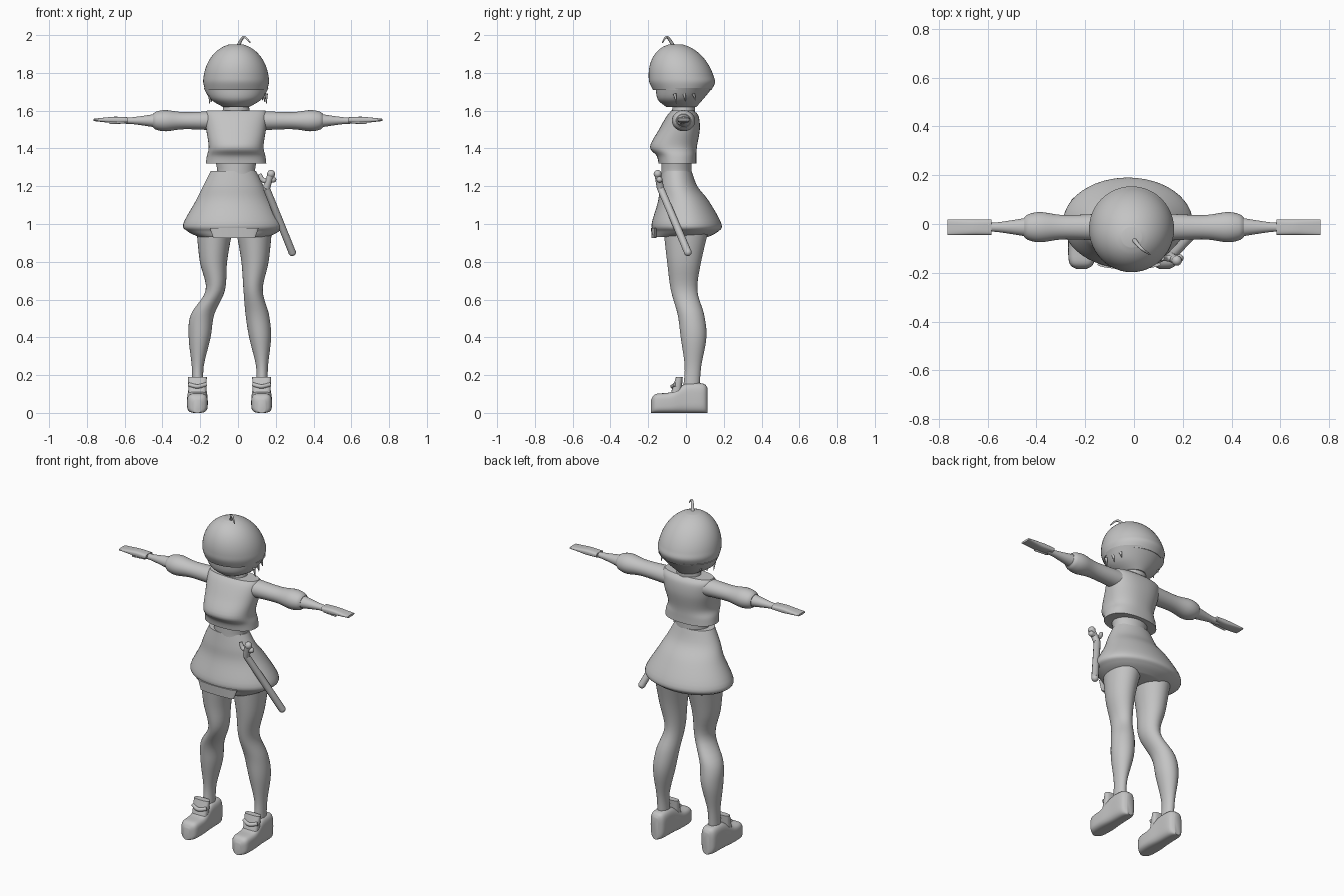
import bpy
import bmesh
import math
from mathutils import Vector

default_cube = bpy.data.objects.get("Cube")
if default_cube:
    bpy.data.objects.remove(default_cube, do_unlink=True)

# One plain clay colour for the whole figure
clay = bpy.data.materials.new("plain_grey")
clay_colour = (0.55, 0.55, 0.55, 1)
clay.diffuse_color = clay_colour
clay.use_nodes = True
clay.node_tree.nodes["Principled BSDF"].inputs["Base Color"].default_value = clay_colour

SIDES = {"left": 1, "right": -1}


def finish(name, bm):
    """Turn a bmesh into a smooth shaded object."""
    bmesh.ops.recalc_face_normals(bm, faces=bm.faces)
    mesh = bpy.data.meshes.new(name)
    bm.to_mesh(mesh)
    bm.free()
    mesh.materials.append(clay)
    part = bpy.data.objects.new(name, mesh)
    bpy.context.collection.objects.link(part)
    bpy.ops.object.select_all(action="DESELECT")
    part.select_set(True)
    bpy.context.view_layer.objects.active = part
    bpy.ops.object.shade_smooth_by_angle(angle=math.radians(40))


def skin(name, rings):
    """Join rings of points into a closed surface."""
    bm = bmesh.new()
    loops = [[bm.verts.new(point) for point in ring] for ring in rings]
    for lower, upper in zip(loops, loops[1:]):
        for step in range(len(lower)):
            bm.faces.new((lower[step - 1], lower[step], upper[step], upper[step - 1]))
    bm.faces.new(loops[0])
    bm.faces.new(loops[-1])
    finish(name, bm)


def smooth_rows(rows, steps=5):
    """Pass a flowing curve through a few profile rows."""
    points = [Vector(row) for row in rows]
    result = []
    for index in range(len(points) - 1):
        start, end = points[index], points[index + 1]
        before = points[max(index - 1, 0)]
        after = points[min(index + 2, len(points) - 1)]
        for step in range(steps):
            t = step / steps
            bend_in = (end - before) / 2
            bend_out = (after - start) / 2
            blend = t * t * (3 - 2 * t)
            result.append(start.lerp(end, blend)
                          + bend_in * t * (1 - t) ** 2
                          - bend_out * t * t * (1 - t))
    return result + [points[-1]]


def rounded(value, power):
    return math.copysign(abs(value) ** (2 / power), value)


def circle_steps(count):
    for step in range(count):
        turn = math.tau * step / count
        yield math.cos(turn), math.sin(turn)


def loft(name, rows, axis="z", power=2):
    """Skin ovals given as (position, centre a, radius a, centre b, radius b)."""
    rings = []
    for position, centre_a, radius_a, centre_b, radius_b in smooth_rows(rows):
        ring = []
        for cosine, sine in circle_steps(48):
            a = centre_a + radius_a * rounded(cosine, power)
            b = centre_b + radius_b * rounded(sine, power)
            ring.append({"x": (position, a, b), "y": (a, position, b),
                         "z": (a, b, position)}[axis])
        rings.append(ring)
    skin(name, rings)


def stack(name, middle, rows, power=2):
    """Upright loft from rows of (height, half width, depth centre, half depth)."""
    loft(name, [(z, middle, width, y, depth) for z, width, y, depth in rows], power=power)


def tube(name, points, start_radius, end_radius):
    """Sweep a tapering round section along a short flowing path."""
    path = smooth_rows(points)
    last = len(path) - 1
    rings = []
    for index, centre in enumerate(path):
        ahead = path[min(index + 1, last)] - path[max(index - 1, 0)]
        twist = Vector((0, 0, 1)).rotation_difference(ahead.normalized())
        radius = start_radius + (end_radius - start_radius) * index / last
        rings.append([centre + twist @ Vector((cosine, sine, 0)) * radius
                      for cosine, sine in circle_steps(14)])
    skin(name, rings)


def ball(name, centre, radius):
    bm = bmesh.new()
    bmesh.ops.create_uvsphere(bm, u_segments=16, v_segments=10, radius=radius)
    bmesh.ops.translate(bm, verts=bm.verts, vec=centre)
    finish(name, bm)


# Bobbed hair: a leaning dome above a recessed lower tier
dome = [(1.71, .165, -.02, .155)]
for step in range(9):
    rise = math.sin(step / 6)
    radius = .174 * math.cos(step / 6)
    dome.append((1.75 + .205 * rise, radius, -.02 - .035 * rise, radius))
stack("hair_cap", -.01, dome)
stack("face_and_lower_hair", -.01, [
    (1.62, .07, -.025, .08), (1.66, .135, -.03, .12), (1.72, .172, -.01, .15)])
tube("hair_sprig", [(0, -.065, 1.94), (.03, -.1, 1.99), (.065, -.125, 1.96)], .01, .003)
for side, sign in SIDES.items():
    for number in range(3):
        root = Vector((sign * (.15 - .01 * number), .05 * number - .06, 1.69))
        tip = root + Vector((0, .01, .01 * number - .055))
        tube(f"{side}_hair_wisp_{number}", [root, tip], .009, .001)

# Neck and cropped top with an overhanging hem
stack("neck", -.01, [(1.57, .075, -.015, .06), (1.65, .065, -.01, .06)])
stack("top", -.01, [
    (1.32, .16, -.045, .1), (1.36, .155, -.05, .105), (1.41, .145, -.066, .124),
    (1.5, .158, -.035, .108), (1.57, .165, -.018, .085), (1.6, .155, -.018, .06)], power=2.3)
stack("waist", -.01, [(1.25, .11, -.05, .08), (1.28, .1, -.05, .08), (1.34, .11, -.05, .08)])

# Flared skirt with a tucked hem and a front flap
stack("skirt", -.025, [
    (.93, .18, -.025, .14), (.96, .24, 0, .17), (1, .265, .003, .185),
    (1.12, .2, -.013, .135), (1.2, .16, -.04, .1), (1.28, .12, -.05, .08)])
stack("skirt_front_flap", -.02, [(.925, .11, -.17, .012), (.98, .13, -.165, .02)])

# Legs lean slightly to one side below the knee
leg_profile = [
    (.15, .17, .03, .03, .043), (.25, .17, .032, .037, .044), (.4, .16, .058, .04, .068),
    (.52, .145, .062, .026, .07), (.65, .1, .051, -.01, .07), (.8, .11, .072, -.01, .09),
    (.96, .105, .094, 0, .118)]
shoe_profile = [(-.185, .02, .07), (-.16, .05, .1), (-.08, .055, .11),
                (0, .05, .155), (.09, .045, .155), (.115, .02, .13)]
for side, sign in SIDES.items():
    loft(f"{side}_leg", [
        (z, sign * offset - (.02 if z > .6 else .043), width, y, depth)
        for z, offset, width, y, depth in leg_profile])

    # Chunky shoe with a flat sole, tongue and lace
    x = sign * .17 - .045
    loft(f"{side}_shoe", [(y, x, width, height / 2, height / 2)
                          for y, width, height in shoe_profile], axis="y", power=3.5)
    stack(f"{side}_shoe_tongue", x, [(.09, .046, -.055, .03), (.19, .05, -.035, .018)], power=3)
    tube(f"{side}_lace", [(x - .045, -.055, .15), (x, -.072, .14), (x + .045, -.055, .15)],
         .011, .011)

# Arms: puffed sleeve, tapering forearm, flat open hand
arm_parts = {
    "sleeve": [(.1, .052), (.28, .045), (.38, .056), (.43, .049), (.45, .036)],
    "forearm": [(.42, .038), (.55, .019), (.61, .016)],
    "hand": [(.585, .014), (.65, .017), (.7, .013), (.765, .006)]}
arm_height = 1.547
for side, sign in SIDES.items():
    for part, profile in arm_parts.items():
        flat = part == "hand"
        loft(f"{side}_{part}", [
            (sign * x, -.013, .032 if flat else radius * 1.1,
             arm_height + (.004 if flat else 0), radius) for x, radius in profile],
            axis="x", power=3 if flat else 2)
    tube(f"{side}_thumb", [(sign * .6, -.03, 1.543), (sign * .68, -.036, 1.535)], .012, .006)

# Sheathed sword on the left hip, with a forked guard
throat = Vector((.15, -.135, 1.19))
tip = Vector((.287, .01, .85))
pommel = Vector((.175, -.15, 1.265))
guard_end = Vector((.187, -.14, 1.235))
tube("scabbard", [throat, tip], .019, .02)
ball("scabbard_tip", tip, .02)
tube("sword_grip", [throat, pommel], .02, .017)
ball("sword_pommel", pommel, .021)
tube("sword_guard", [(.115, -.14, 1.265), (.135, -.14, 1.23), guard_end], .01, .016)
ball("guard_end", guard_end, .016)
